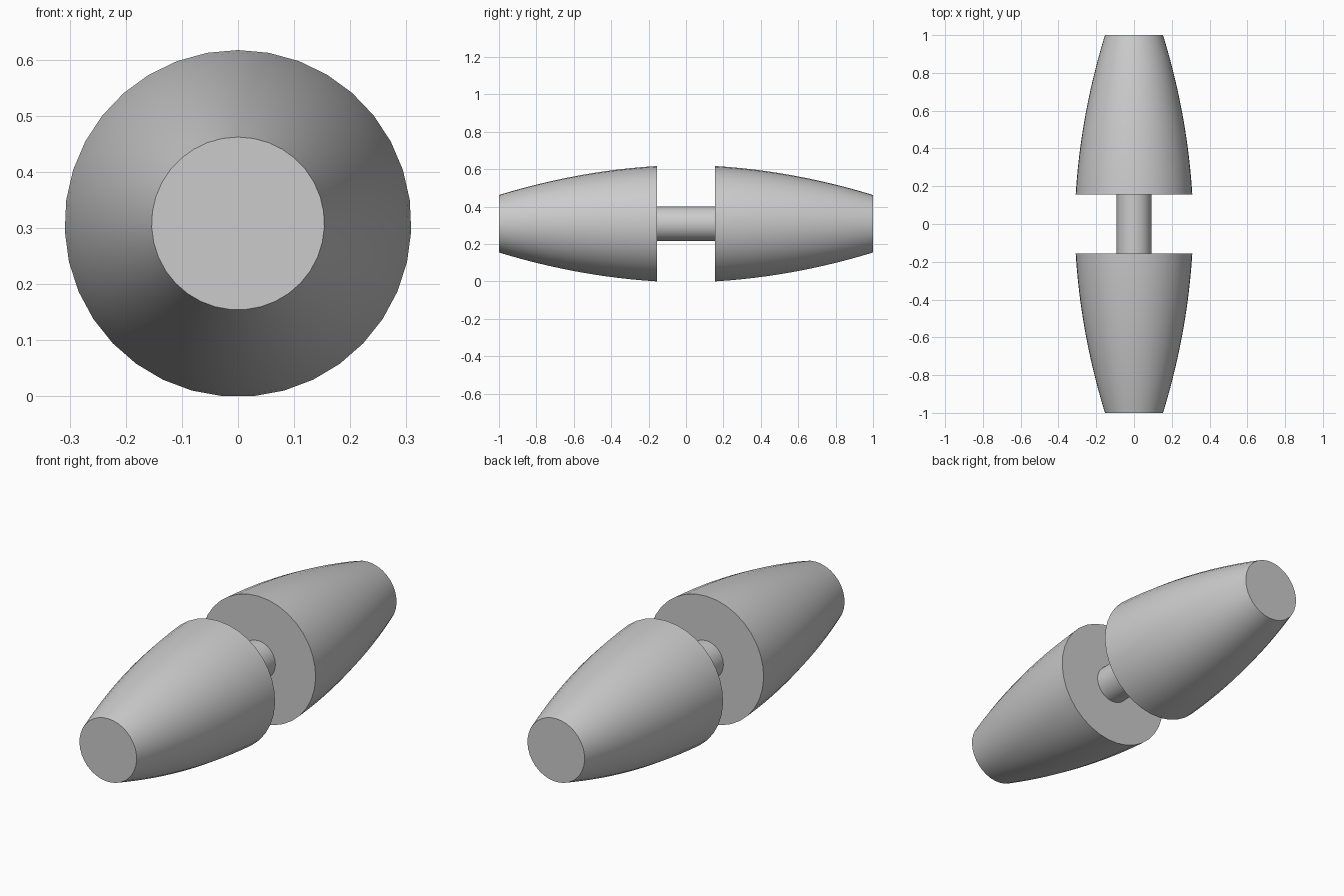
import bpy, bmesh, math
from mathutils import Matrix

if "Cube" in bpy.data.objects:
    bpy.data.objects.remove(bpy.data.objects["Cube"], do_unlink=True)

SIDES = 35
RADIUS, TIP_RADIUS, BAR_RADIUS = 0.309, 0.154, 0.092
INNER, OUTER = 0.156, 1.0
CENTRE_Z = 0.308

grey = bpy.data.materials.new("plain grey")
grey.use_nodes = True
colour = (0.6, 0.6, 0.6, 1)
grey.diffuse_color = colour
grey.node_tree.nodes["Principled BSDF"].inputs["Base Color"].default_value = colour


def lathe(name, profile):
    """Spin (y, radius) points around the lengthwise axis and cap both ends."""
    bm = bmesh.new()
    rings = []
    for y, r in profile:
        angles = [math.tau * i / SIDES for i in range(SIDES)]
        rings.append([bm.verts.new((r * math.sin(a), y, r * math.cos(a))) for a in angles])
    for a, b in zip(rings, rings[1:]):
        for i in range(SIDES):
            j = (i + 1) % SIDES
            bm.faces.new((a[i], a[j], b[j], b[i]))
    bm.faces.new(rings[0])
    bm.faces.new(rings[-1])
    bmesh.ops.recalc_face_normals(bm, faces=bm.faces)
    mesh = bpy.data.meshes.new(name)
    bm.to_mesh(mesh)
    bm.free()
    mesh.materials.append(grey)
    obj = bpy.data.objects.new(name, mesh)
    obj.matrix_world = Matrix.Translation((0, 0, CENTRE_Z))
    bpy.context.collection.objects.link(obj)
    bpy.ops.object.select_all(action="DESELECT")
    obj.select_set(True)
    bpy.context.view_layer.objects.active = obj
    bpy.ops.object.shade_smooth_by_angle(angle=math.radians(30))
    return obj


# Bulging tapered ends, mirrored front and back
steps = 12
drop = RADIUS - TIP_RADIUS
taper = []
for i in range(steps + 1):
    t = i / steps
    taper.append((INNER + (OUTER - INNER) * t, RADIUS - drop * (0.33 * t + 0.67 * t * t)))
for name, side in (("front_cone", -1), ("back_cone", 1)):
    lathe(name, [(side * y, r) for y, r in taper])

# Thin bar joining the two ends
lathe("middle_bar", [(-INNER, BAR_RADIUS), (INNER, BAR_RADIUS)])
